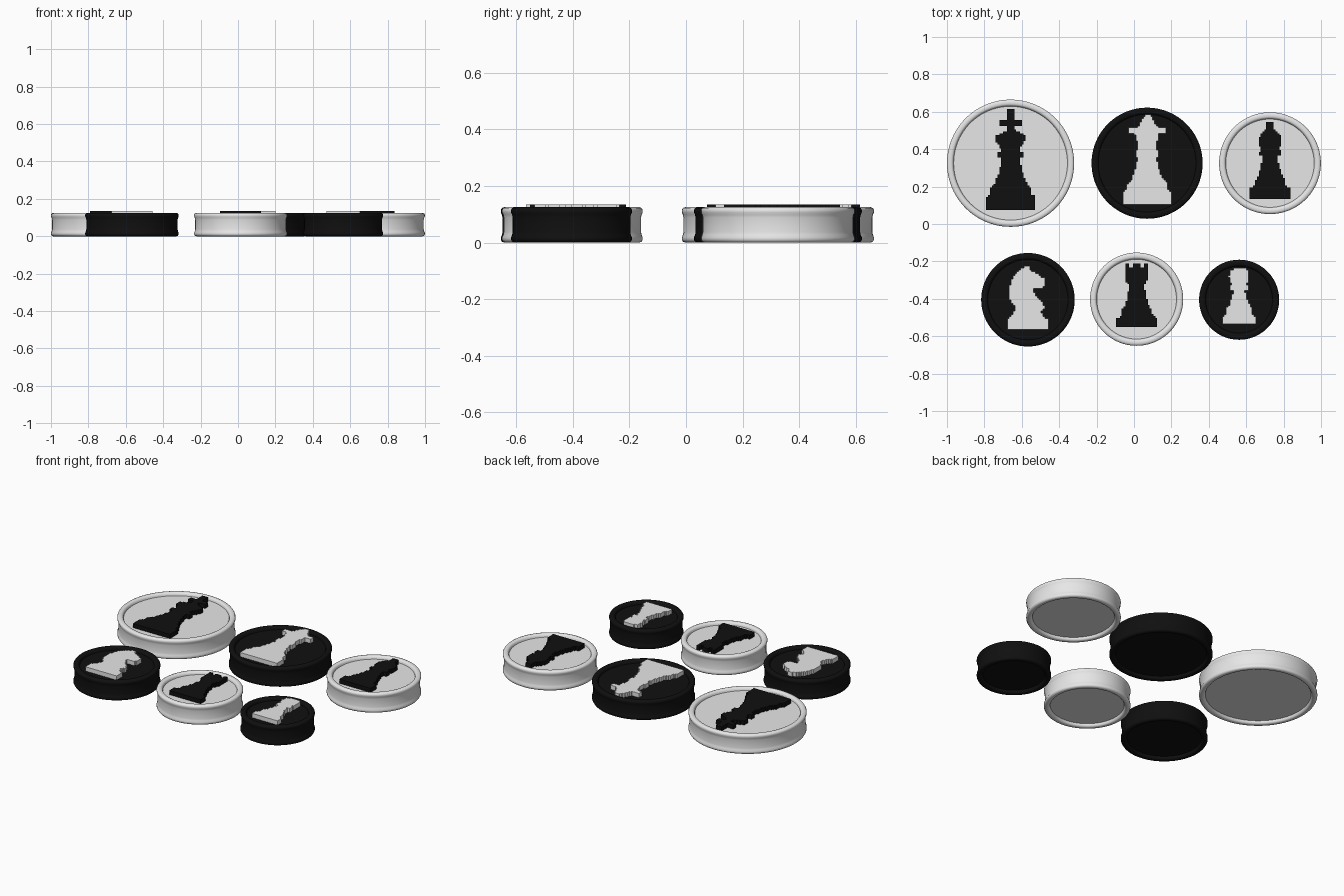
import bpy
import bmesh
import math

old = bpy.data.objects.get("Cube")
if old:
    bpy.data.objects.remove(old, do_unlink=True)


def make_material(name, value):
    mat = bpy.data.materials.new(name)
    mat.use_nodes = True
    colour = (value, value, value, 1.0)
    mat.diffuse_color = colour
    mat.node_tree.nodes["Principled BSDF"].inputs["Base Color"].default_value = colour
    return mat


white = make_material("pale grey", 0.8)
black = make_material("black", 0.005)

HEIGHT = 0.125
FLOOR = 0.107
EMBLEM_TOP = 0.134
STEP = 0.01
SEGMENTS = 96

# Half outlines from base to tip: (half width, height) in hundredths
king = [(13, -25.5), (13, -18), (11, -17), (10.5, -13.5), (8.5, -11), (6.5, -6),
        (5, 0), (5, 2.5), (6.5, 3), (6.5, 5.5), (5, 6), (5, 7.5), (8, 12), (8, 14.5),
        (5.5, 16), (2, 17.5), (2, 20), (5.5, 20), (5.5, 23), (2, 23), (2, 28.5)]
queen = [(13, -22), (13, -15.5), (11, -14), (10.5, -11), (8, -8), (6, -2), (5, 3),
         (6, 3.5), (6, 6.5), (4.5, 7), (4.5, 10), (5.5, 12), (6.5, 15.5), (9.5, 16),
         (9.5, 18.5), (6, 19), (4, 20.5), (3, 24), (1, 25.5)]
bishop = [(10.5, -19), (10.5, -13.5), (8.5, -12.5), (8, -9.5), (6.5, -7), (5, -2.5),
          (4, 2), (4, 3.5), (5.5, 4), (5.5, 6), (4.5, 7), (6, 9.5), (6, 13), (4.5, 16),
          (2, 18), (2, 21), (1, 22)]
rook = [(10.5, -15.5), (10.5, -10.5), (8.5, -9), (8, -6), (6, -3), (5, 1), (4, 7),
        (5.5, 9.5), (5.5, 18.5), (3.5, 18.5), (3.5, 17), (2, 17), (2, 18.5)]
pawn = [(9, -13.5), (9, -9.5), (7.5, -8.5), (7, -5), (5, -2), (4, 1), (3, 5),
        (5, 5.5), (5, 7), (4, 8), (5, 10), (5.5, 12.5), (4.5, 15.5), (2.5, 17)]

# Full outline of the horse head, which is not symmetrical
knight = [(-11, -16), (10.5, -16), (10.5, -10), (8.5, -9.5), (7, -7), (9, -4.5),
          (8, -2.5), (4, 2), (2.5, 5.5), (8, 6), (9, 7.5), (8.5, 11.5), (4.5, 14),
          (1, 16), (0, 18.5), (-4, 16.5), (-8, 12.5), (-10, 6), (-9.5, 0), (-7, -4),
          (-7.5, -6.5), (-9.5, -9.5), (-11, -11)]


def mirrored(half):
    return half + [(-x, y) for x, y in reversed(half)]


def stepped(outline):
    """Turn an outline into a fine staircase on a square grid of cells."""
    cells = []

    def add(cell):
        if cells and cells[-1] == cell:
            return
        if len(cells) > 1 and cells[-2] == cell:
            cells.pop()
            return
        cells.append(cell)

    for (ax, ay), (bx, by) in zip(outline, outline[1:] + outline[:1]):
        count = max(1, math.ceil(max(abs(bx - ax), abs(by - ay)) * 2))
        for i in range(count):
            t = i / count
            x = ax + (bx - ax) * t
            cell = (int(math.copysign(math.floor(abs(x) + 0.5), x)),
                    math.floor(ay + (by - ay) * t + 0.5))
            if cells and cells[-1][0] != cell[0] and cells[-1][1] != cell[1]:
                add((cells[-1][0], cell[1]))
            add(cell)
    if cells[-1] == cells[0]:
        cells.pop()
    # Keep only the corners of straight runs
    corners = []
    for i, c in enumerate(cells):
        p, n = cells[i - 1], cells[(i + 1) % len(cells)]
        if (c[0] - p[0]) * (n[1] - c[1]) != (c[1] - p[1]) * (n[0] - c[0]):
            corners.append((c[0] * STEP, c[1] * STEP))
    return corners


def finish(bm, name, location, mat):
    bmesh.ops.recalc_face_normals(bm, faces=bm.faces)
    mesh = bpy.data.meshes.new(name)
    bm.to_mesh(mesh)
    bm.free()
    mesh.materials.append(mat)
    obj = bpy.data.objects.new(name, mesh)
    obj.location = location
    bpy.context.collection.objects.link(obj)
    return obj


def make_disc(name, location, radius, mat):
    # Rounded rim with a shallow recess, repeated upside down below
    rim = [(0.036, FLOOR), (0.034, 0.116), (0.030, 0.122), (0.024, HEIGHT),
           (0.012, HEIGHT), (0.004, 0.122), (0, 0.115), (0, 0.107),
           (0.004, 0.098), (0.006, 0.088)]
    rim += [(inset, HEIGHT - z) for inset, z in reversed(rim)]
    bm = bmesh.new()
    rings = []
    for inset, z in rim:
        r = radius - inset
        rings.append([bm.verts.new((r * math.cos(a), r * math.sin(a), z))
                      for a in (math.tau * i / SEGMENTS for i in range(SEGMENTS))])
    for upper, lower in zip(rings, rings[1:]):
        for i in range(SEGMENTS):
            j = (i + 1) % SEGMENTS
            bm.faces.new((upper[i], lower[i], lower[j], upper[j]))
    bm.faces.new(rings[0])
    bm.faces.new(rings[-1][::-1])
    obj = finish(bm, name, location, mat)
    bpy.ops.object.select_all(action="DESELECT")
    obj.select_set(True)
    bpy.context.view_layer.objects.active = obj
    bpy.ops.object.shade_smooth_by_angle(angle=math.radians(40))


def make_emblem(name, location, outline, mat):
    bm = bmesh.new()
    base = bm.faces.new([bm.verts.new((x, y, FLOOR - 0.004)) for x, y in stepped(outline)])
    top = bmesh.ops.extrude_face_region(bm, geom=[base])
    moved = [v for v in top["geom"] if isinstance(v, bmesh.types.BMVert)]
    bmesh.ops.translate(bm, verts=moved, vec=(0, 0, EMBLEM_TOP - FLOOR + 0.004))
    finish(bm, name, location, mat)


# Two rows of tokens: name, centre, radius, emblem outline, disc and emblem colours
tokens = [
    ("king", -0.66, 0.325, 0.34, mirrored(king), white, black),
    ("queen", 0.07, 0.325, 0.297, mirrored(queen), black, white),
    ("bishop", 0.727, 0.325, 0.272, mirrored(bishop), white, black),
    ("knight", -0.567, -0.405, 0.25, knight, black, white),
    ("rook", 0.014, -0.402, 0.249, mirrored(rook), white, black),
    ("pawn", 0.562, -0.405, 0.214, mirrored(pawn), black, white),
]
for name, x, y, radius, outline, disc_mat, emblem_mat in tokens:
    make_disc(name + "_disc", (x, y, 0), radius, disc_mat)
    make_emblem(name + "_emblem", (x, y, 0), outline, emblem_mat)
